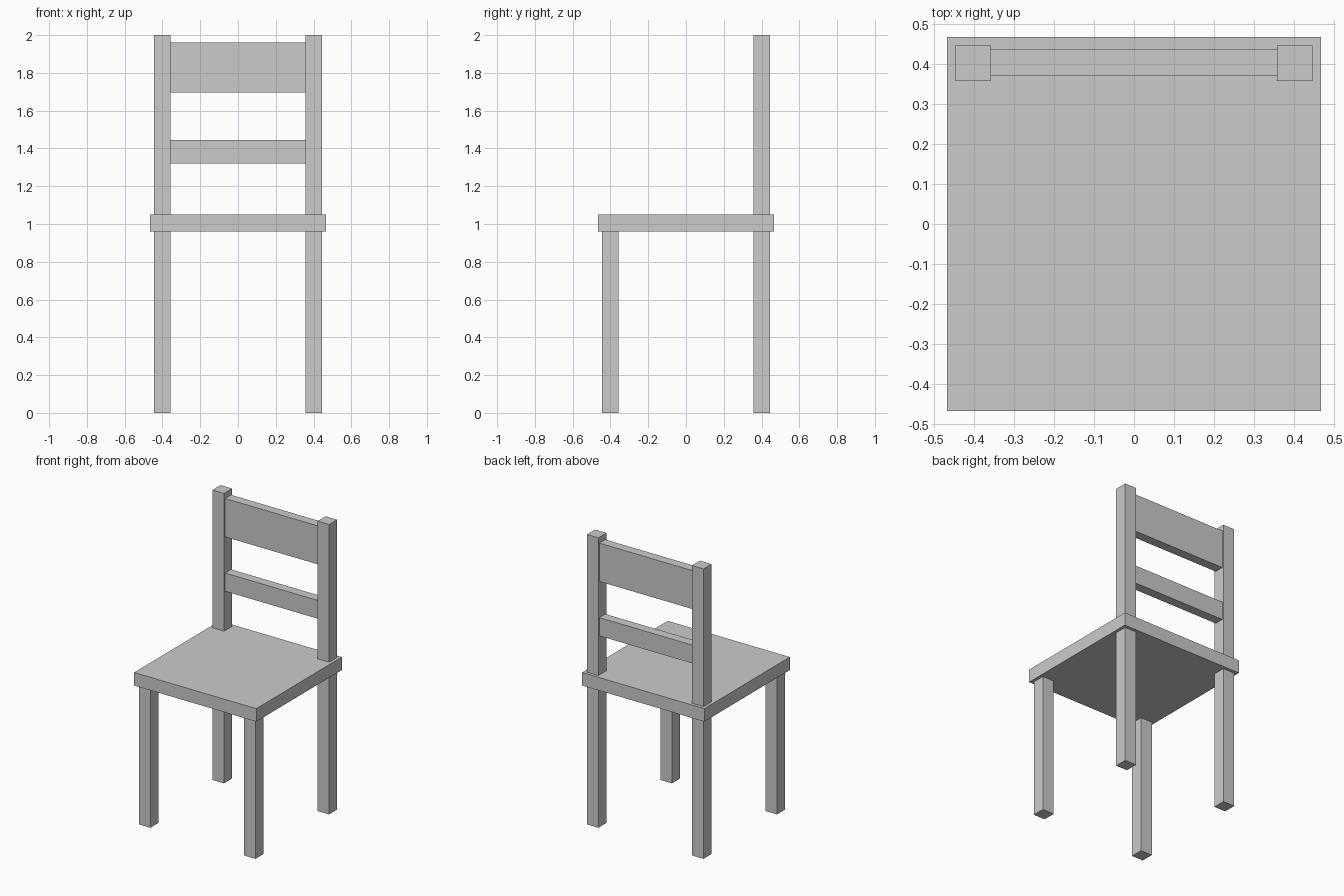
import bpy

if "Cube" in bpy.data.objects:
    bpy.data.objects.remove(bpy.data.objects["Cube"])


def box(name, x, y, z):
    """Box spanning the given (min, max) ranges, with its size baked into the mesh."""
    spans = (x, y, z)
    centre = [(a + b) / 2 for a, b in spans]
    size = [b - a for a, b in spans]
    bpy.ops.mesh.primitive_cube_add(size=1, location=centre)
    obj = bpy.context.object
    obj.name = name
    for v in obj.data.vertices:
        v.co = [c * s for c, s in zip(v.co, size)]
    return obj


SEAT_HALF = 0.466
SEAT_Z = (0.96, 1.05)
LEG_IN, LEG_OUT = 0.357, 0.445

# Seat slab
box("seat", (-SEAT_HALF, SEAT_HALF), (-SEAT_HALF, SEAT_HALF), SEAT_Z)

# Short front legs, and back posts running from the floor to the top
for side, x in (("left", (-LEG_OUT, -LEG_IN)), ("right", (LEG_IN, LEG_OUT))):
    box(f"front_leg_{side}", x, (-LEG_OUT, -LEG_IN), (0, SEAT_Z[0]))
    box(f"back_post_{side}", x, (LEG_IN, LEG_OUT), (0, 2))

# Backrest slats between the posts
for name, z in (("lower_back_slat", (1.32, 1.446)), ("upper_back_slat", (1.695, 1.96))):
    box(name, (-LEG_IN, LEG_IN), (0.37, 0.435), z)
